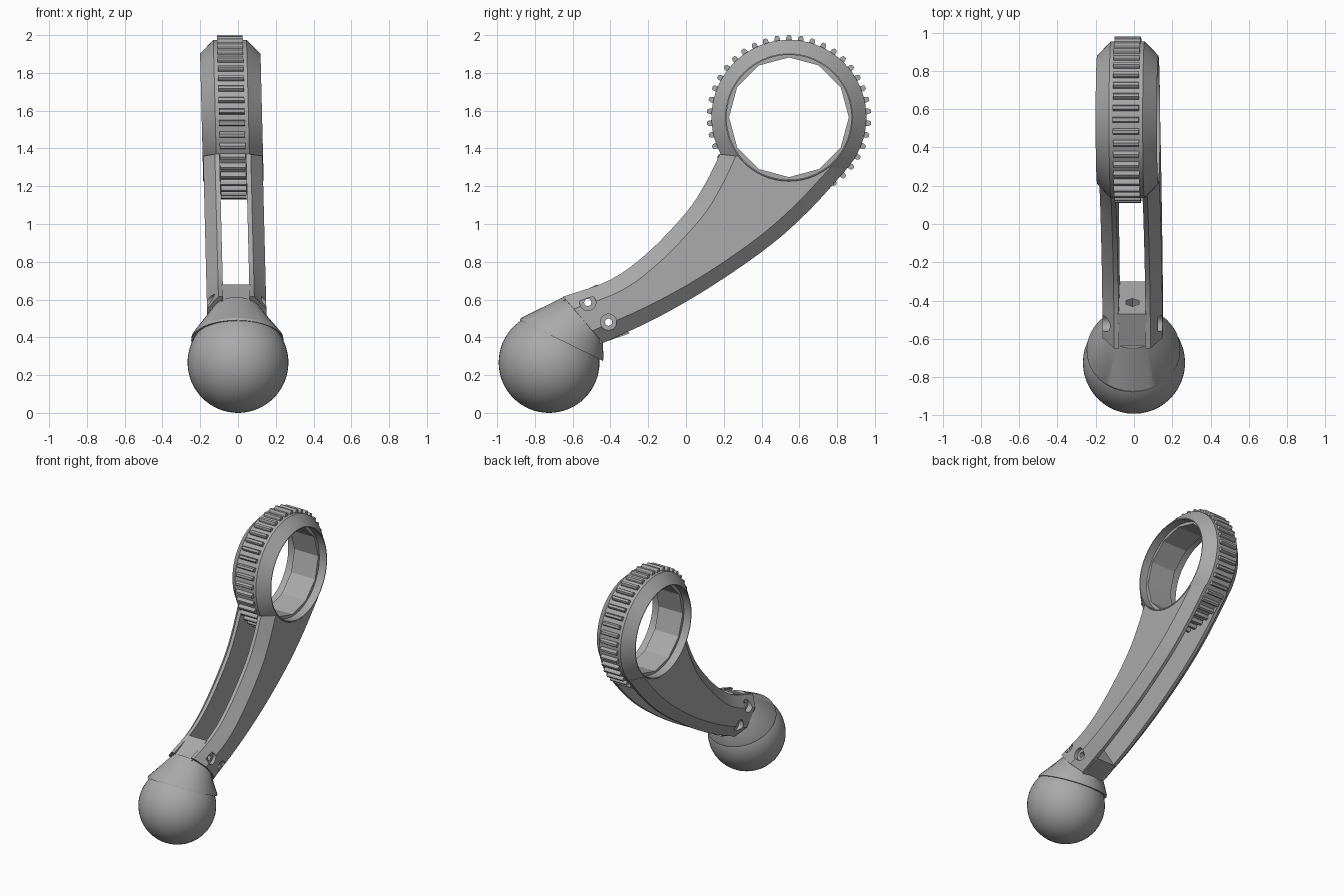
import bpy, bmesh, math
from mathutils import Vector, Matrix

old = bpy.data.objects.get("Cube")
if old:
    bpy.data.objects.remove(old, do_unlink=True)

GREY = (0.4, 0.4, 0.4, 1)
mat = bpy.data.materials.new("plain grey")
mat.use_nodes = True
mat.diffuse_color = GREY
mat.node_tree.nodes["Principled BSDF"].inputs["Base Color"].default_value = GREY

BALL = Vector((0, -0.725, 0.267))
HUB = Vector((0, 0.545, 1.565))


def finish(name, bm, lean=True, smooth=True):
    """Turn a bmesh into a shaded object, leaning slightly sideways with height."""
    bmesh.ops.recalc_face_normals(bm, faces=bm.faces)
    if lean:
        for v in bm.verts:
            v.co.x -= 0.025 * (v.co.z - BALL.z)
    me = bpy.data.meshes.new(name)
    bm.to_mesh(me)
    bm.free()
    me.materials.append(mat)
    ob = bpy.data.objects.new(name, me)
    bpy.context.collection.objects.link(ob)
    bpy.ops.object.select_all(action='DESELECT')
    ob.select_set(True)
    bpy.context.view_layer.objects.active = ob
    if smooth:
        bpy.ops.object.shade_smooth_by_angle(angle=math.radians(30))
    return ob


def loft(bm, rings, closed=False):
    """Skin a list of point loops; close it end to end or cap it."""
    loops = [[bm.verts.new(p) for p in ring] for ring in rings]
    n = len(loops[0])
    pairs = list(zip(loops, loops[1:]))
    if closed:
        pairs.append((loops[-1], loops[0]))
    else:
        bm.faces.new(loops[0])
        bm.faces.new(loops[-1])
    for a, b in pairs:
        for i in range(n):
            j = (i + 1) % n
            bm.faces.new((a[i], a[j], b[j], b[i]))


def prism(bm, side, half):
    loft(bm, [[(x, y, z) for y, z in side] for x in (-half, half)])


def revolve(profile, n):
    """Spin (radius, x) points around the hub axis, starting at the top."""
    bm = bmesh.new()
    rings = []
    for i in range(n):
        a = math.tau * i / n
        rings.append([HUB + Vector((x, r * math.sin(a), r * math.cos(a))) for r, x in profile])
    loft(bm, rings, closed=True)
    return bm


def rod(name, centre, axis, radius, length, sides=32):
    bm = bmesh.new()
    turn = Vector(axis).to_track_quat('Z', 'Y').to_matrix().to_4x4()
    bmesh.ops.create_cone(bm, cap_ends=True, segments=sides, radius1=radius, radius2=radius,
                          depth=length, matrix=Matrix.Translation(centre) @ turn)
    ob = finish(name, bm, lean=False, smooth=False)
    ob.hide_render = True
    return ob


def cut(target, cutters):
    bpy.context.view_layer.objects.active = target
    for c in cutters:
        mod = target.modifiers.new("cut", 'BOOLEAN')
        mod.operation, mod.solver, mod.object = 'DIFFERENCE', 'EXACT', c
        bpy.ops.object.modifier_apply(modifier=mod.name)


def smooth_path(pts, steps=4):
    """Catmull-Rom curve through a few points."""
    p = [Vector(q) for q in pts]
    p = [2 * p[0] - p[1]] + p + [2 * p[-1] - p[-2]]
    out = []
    for a, b, c, d in zip(p, p[1:], p[2:], p[3:]):
        for k in range(steps):
            t = k / steps
            out.append(0.5 * (2 * b + (c - a) * t + (2 * a - 5 * b + 4 * c - d) * t * t
                              + (3 * b - a - 3 * c + d) * t ** 3))
    return out + [p[-2]]


# Ball at the foot
bm = bmesh.new()
bmesh.ops.create_uvsphere(bm, u_segments=48, v_segments=32, radius=0.267,
                          matrix=Matrix.Translation(BALL))
finish("ball", bm, lean=False)

# Socket: round lip on the ball narrowing to the arm
def hoop(centre, direction, rx, r, n=48):
    d = Vector((0, *direction)).normalized()
    return [Vector((0, *centre)) + Vector((rx * math.cos(math.tau * i / n), 0, 0))
            + d * r * math.sin(math.tau * i / n) for i in range(n)]

bm = bmesh.new()
loft(bm, [hoop((-0.66, 0.383), (0.44, -0.215), 0.245, 0.245),
          hoop((-0.654, 0.396), (0.44, -0.215), 0.243, 0.243),
          hoop((-0.545, 0.492), (0.21, -0.245), 0.15, 0.16)])
finish("socket", bm)

# Block between the rails
bm = bmesh.new()
prism(bm, [(-0.65, 0.595), (-0.47, 0.68), (-0.30, 0.42), (-0.46, 0.365)], 0.078)
block = finish("socket_block", bm, smooth=False)

# Two chamfered rails
upper = smooth_path([(-0.65, 0.615), (-0.4, 0.705), (-0.2, 0.85), (0, 1.06), (0.1, 1.21), (0.18, 1.37)])
lower = smooth_path([(-0.44, 0.37), (-0.15, 0.505), (0.15, 0.68), (0.45, 0.89), (0.66, 1.08), (0.85, 1.29)])
rails = []
for name, s in (("left_rail", 1), ("right_rail", -1)):
    rings = []
    for t, b in zip(upper, lower):
        inset = (b - t).normalized() * 0.085
        section = [(0.07, t), (0.095, t), (0.157, t + inset),
                   (0.157, b - inset), (0.095, b), (0.07, b)]
        rings.append([(s * x, q.x, q.y) for x, q in section])
    bm = bmesh.new()
    loft(bm, rings)
    rails.append(finish(name, bm))

# Ring head with sloping shoulders, and its faceted lining
half = [(0.33, 0.16), (0.336, 0.16), (0.41, 0.088)]
finish("ring", revolve(half + [(r, -x) for r, x in reversed(half)], 72))
finish("ring_lining", revolve([(0.317, 0.1), (0.36, 0.1), (0.36, -0.1), (0.317, -0.1)], 12), smooth=False)

# Grip teeth around the ring
bm = bmesh.new()
COUNT = 42
for i in range(COUNT):
    a = math.tau * i / COUNT
    out = Vector((math.sin(a), math.cos(a)))
    side = Vector((out.y, -out.x))
    hub = Vector((HUB.y, HUB.z))
    shape = [hub + out * r + side * w for r, w in
             ((0.4, -0.016), (0.425, -0.014), (0.435, -0.008),
              (0.435, 0.008), (0.425, 0.014), (0.4, 0.016))]
    prism(bm, shape, 0.068)
finish("grip_teeth", bm, smooth=False)

# Openings: ring bore, two bolt holes with counterbores, hex socket
X = (1, 0, 0)
bore = rod("bore_cutter", HUB, X, 0.332, 1, 72)
bolts, sinks = [], []
for y, z in ((-0.52, 0.585), (-0.41, 0.48)):
    bolts.append(rod("bolt_cutter", (0, y, z), X, 0.019, 1))
    for s in (-1, 1):
        sinks.append(rod("counterbore_cutter", (s * 0.325, y, z), X, 0.043, 0.4))
hexagon = rod("hex_cutter", (-0.008, -0.41, 0.588), (0, 0.84, 0.54), 0.038, 0.16, 6)
for rail in rails:
    cut(rail, [bore] + bolts + sinks)
cut(block, bolts + [hexagon])
for c in [bore, hexagon] + bolts + sinks:
    bpy.data.objects.remove(c, do_unlink=True)
